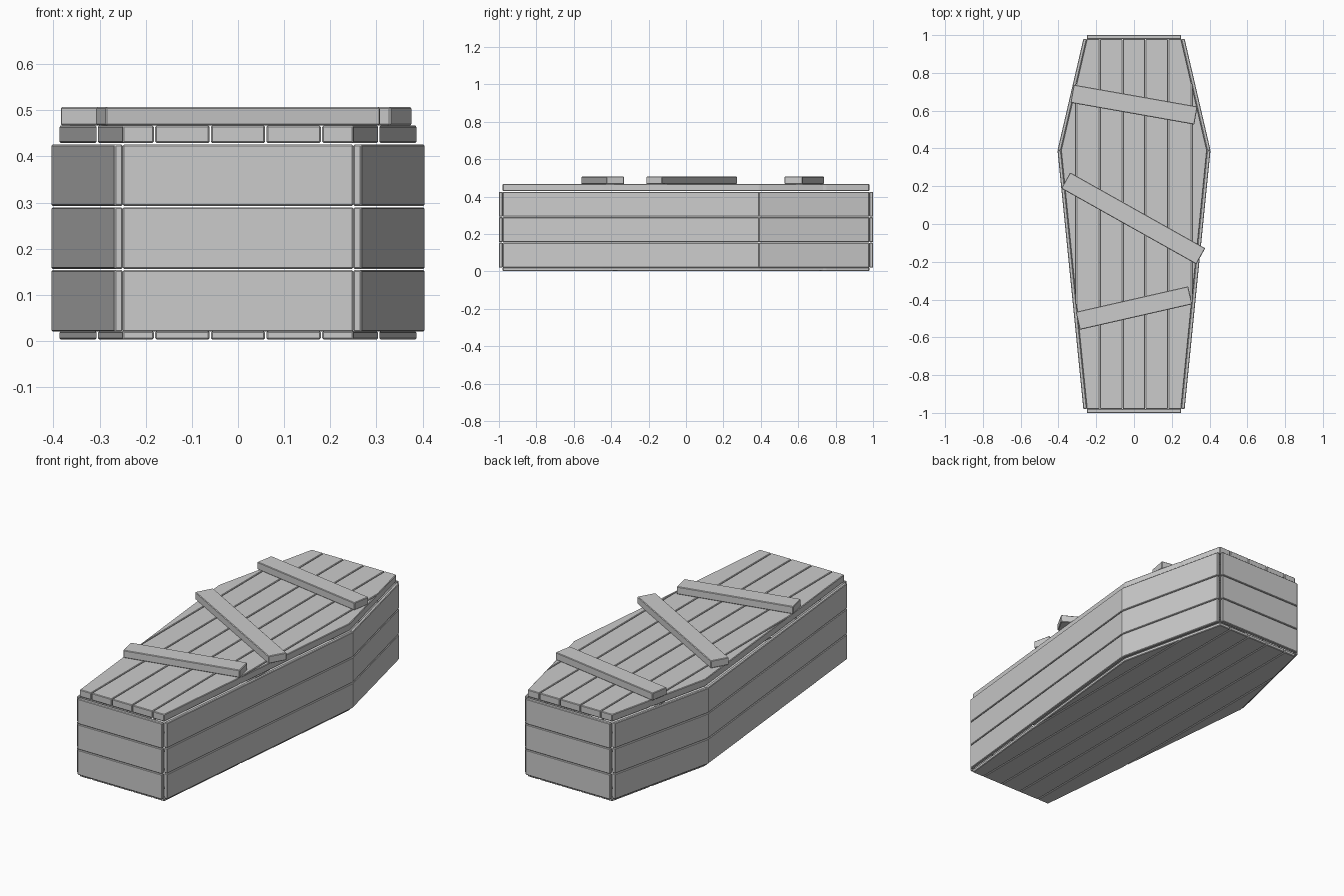
import bpy, bmesh
from math import radians, cos, sin

if "Cube" in bpy.data.objects:
    bpy.data.objects.remove(bpy.data.objects["Cube"])

BEVEL = 0.003


def prism(name, pts, z0, z1):
    """Board with the given plan outline and slightly bevelled edges."""
    bm = bmesh.new()
    low = [bm.verts.new((x, y, z0)) for x, y in pts]
    high = [bm.verts.new((x, y, z1)) for x, y in pts]
    n = len(pts)
    bm.faces.new(low[::-1])
    bm.faces.new(high)
    for i in range(n):
        j = (i + 1) % n
        bm.faces.new((low[i], low[j], high[j], high[i]))
    bmesh.ops.recalc_face_normals(bm, faces=bm.faces)
    bmesh.ops.bevel(bm, geom=list(bm.edges), offset=BEVEL, segments=1,
                    affect='EDGES', clamp_overlap=True)
    me = bpy.data.meshes.new(name)
    bm.to_mesh(me)
    bm.free()
    ob = bpy.data.objects.new(name, me)
    bpy.context.collection.objects.link(ob)
    return ob


# Inner plan outline shared by the lid, floor and walls
END_X, END_Y, WIDE_X, WIDE_Y, WALL = 0.25, 0.98, 0.387, 0.39, 0.018


def outline_y(x, end):
    """Edge of the outline at x, at the head (+1) or foot (-1)."""
    t = max(0.0, (abs(x) - END_X) / (WIDE_X - END_X))
    return end * END_Y + t * (WIDE_Y - end * END_Y)


def planks(name, z0, z1):
    cuts = [-WIDE_X, -0.305, -0.181, -0.06, 0.06, 0.181, 0.305, WIDE_X]
    gap = 0.0015
    for i, (a, b) in enumerate(zip(cuts, cuts[1:])):
        a, b = (a + gap if i > 0 else a), (b - gap if i < 6 else b)
        xs = [a] + [c for c in (-END_X, END_X) if a < c < b] + [b]
        pts = [(x, outline_y(x, -1)) for x in xs]
        back = [(x, outline_y(x, 1)) for x in reversed(xs)]
        # the outermost boards come to a single point
        pts += [p for p in back if abs(abs(p[0]) - WIDE_X) > 1e-6]
        prism(f"{name}_{i + 1}", pts, z0, z1)


# Floor and lid boards
planks("floor_board", 0.003, 0.021)
planks("lid_board", 0.429, 0.467)

# Wall boards in three courses
for row in range(3):
    z0 = 0.020 + row * 0.1362
    z1 = z0 + 0.1335
    for end, label in ((-1, "foot"), (1, "head")):
        ya, yb = end * END_Y, end * 1.0
        prism(f"{label}_wall_{row + 1}",
              [(-END_X, ya), (END_X, ya), (END_X, yb), (-END_X, yb)], z0, z1)
        for s, side in ((-1, "left"), (1, "right")):
            prism(f"{label}_{side}_wall_{row + 1}",
                  [(s * END_X, ya), (s * (END_X + WALL), ya),
                   (s * (WIDE_X + WALL), WIDE_Y), (s * WIDE_X, WIDE_Y)], z0, z1)

# Crooked braces nailed across the lid
for i, (cx, cy, length, deg) in enumerate([(0.0, 0.632, 0.665, -10),
                                           (-0.004, 0.03, 0.82, -29.3),
                                           (0.0, -0.445, 0.61, 12.8)]):
    c, s = cos(radians(deg)), sin(radians(deg))
    h, w = length / 2, 0.0485
    pts = [(cx + u * c - v * s, cy + u * s + v * c)
           for u, v in ((-h, -w), (h, -w), (h, w), (-h, w))]
    prism(f"lid_brace_{i + 1}", pts, 0.467, 0.507)
